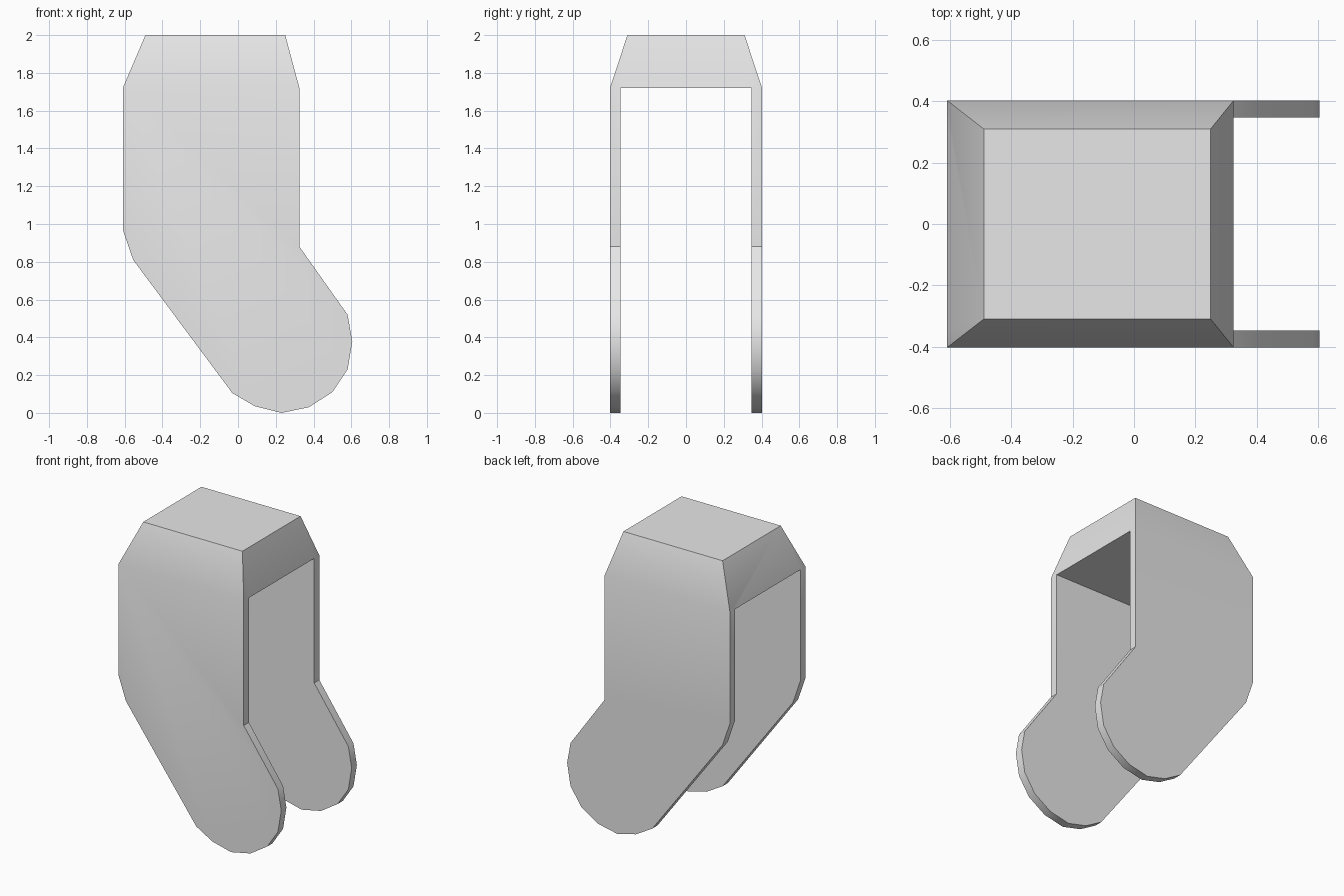
import bpy, bmesh, math

cube = bpy.data.objects.get("Cube")
if cube:
    bpy.data.objects.remove(cube, do_unlink=True)

# Light grey material
grey = bpy.data.materials.new("light_grey")
grey.use_nodes = True
colour = (0.8, 0.8, 0.8, 1)
grey.diffuse_color = colour
grey.node_tree.nodes["Principled BSDF"].inputs["Base Color"].default_value = colour

# Side plate outline (x, z), from the front top corner around the rounded foot
outline = [(0.325, 1.72), (0.325, 0.88), (0.58, 0.52), (0.605, 0.38),
           (0.58, 0.23), (0.50, 0.11), (0.375, 0.03), (0.23, 0), (0.09, 0.035),
           (-0.03, 0.105), (-0.555, 0.81), (-0.61, 0.97), (-0.61, 1.72)]
OUTER, INNER, TOP_Y = 0.403, 0.348, 0.31
TOP_X = (0.25, -0.49)

bm = bmesh.new()
plates = []
for side in (-1, 1):
    outer = [bm.verts.new((x, side * OUTER, z)) for x, z in outline]
    inner = [bm.verts.new((x, side * INNER, z)) for x, z in outline]
    top = [bm.verts.new((x, side * TOP_Y, 2)) for x in TOP_X]
    # Plate faces and rim, left open where the cap joins
    bm.faces.new(outer)
    bm.faces.new(inner)
    for i in range(len(outline) - 1):
        bm.faces.new((outer[i], outer[i + 1], inner[i + 1], inner[i]))
    # Sloping cap side
    bm.faces.new((outer[0], outer[-1], top[1], top[0]))
    plates.append((outer, inner, top))

# Cap: flat top, underside and the two sloping ends
(o1, i1, t1), (o2, i2, t2) = plates
bm.faces.new((t1[0], t1[1], t2[1], t2[0]))
bm.faces.new((i1[0], i1[-1], i2[-1], i2[0]))
for end, t in ((0, 0), (-1, 1)):
    bm.faces.new((o1[end], i1[end], i2[end], o2[end], t2[t], t1[t]))
bmesh.ops.recalc_face_normals(bm, faces=bm.faces[:])

mesh = bpy.data.meshes.new("bracket_shell")
bm.to_mesh(mesh)
bm.free()
mesh.materials.append(grey)
shell = bpy.data.objects.new("bracket_shell", mesh)
bpy.context.collection.objects.link(shell)

# Soft shading across the shallow bends
bpy.ops.object.select_all(action='DESELECT')
shell.select_set(True)
bpy.context.view_layer.objects.active = shell
bpy.ops.object.shade_smooth_by_angle(angle=math.radians(30))
